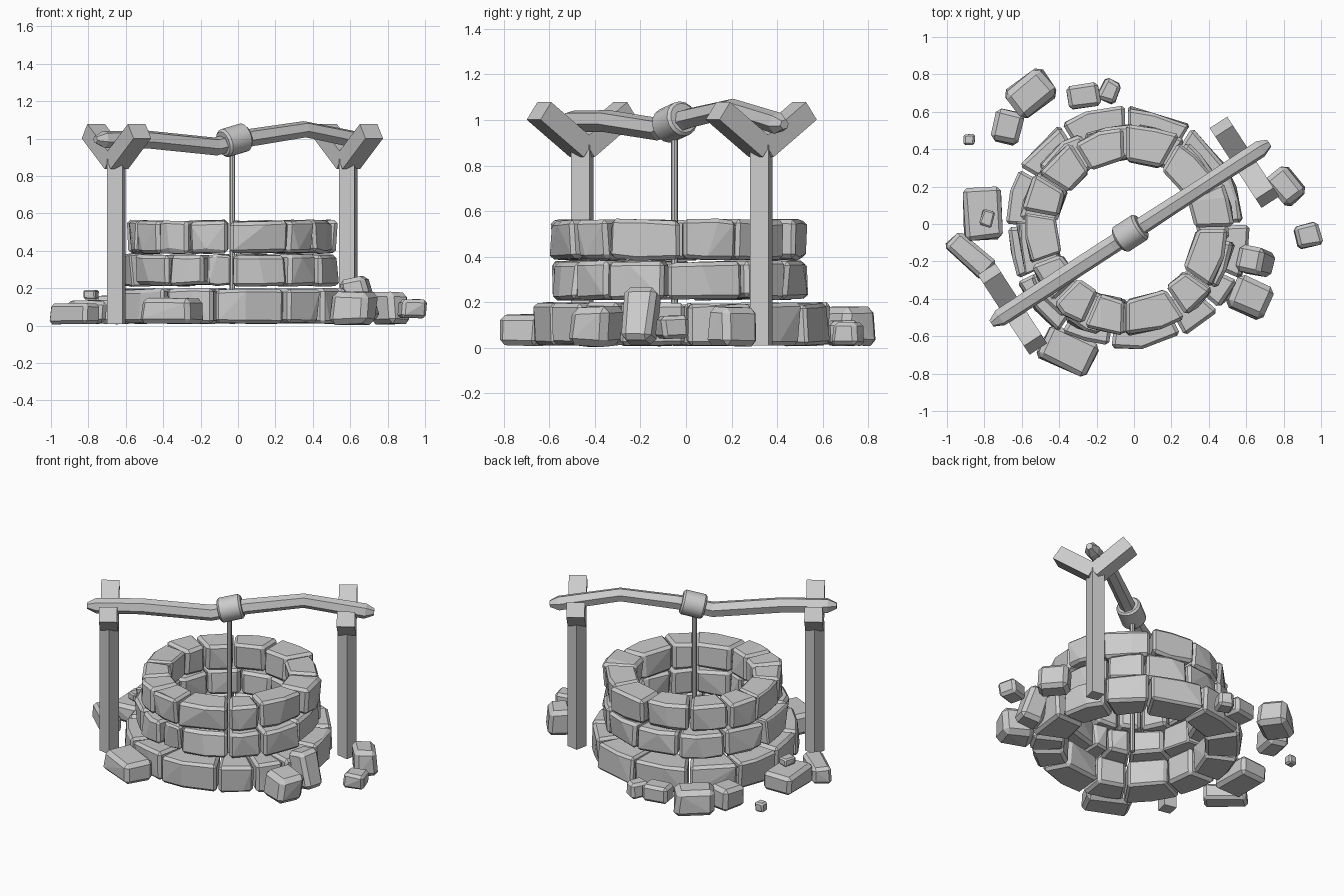
import bpy, bmesh, math, random
from mathutils import Vector, Matrix

if "Cube" in bpy.data.objects:
    bpy.data.objects.remove(bpy.data.objects["Cube"])

random.seed(7)
CX, CY = -0.04, -0.03                 # centre of the stone ring
BEAM = math.radians(33)               # heading of the crossbeam
BC = Vector((-0.02, -0.05, 0))        # centre of the crossbeam in plan


def finish(name, bm, smooth=False):
    bmesh.ops.recalc_face_normals(bm, faces=bm.faces[:])
    me = bpy.data.meshes.new(name)
    bm.to_mesh(me)
    bm.free()
    ob = bpy.data.objects.new(name, me)
    bpy.context.collection.objects.link(ob)
    if smooth:
        bpy.ops.object.select_all(action='DESELECT')
        ob.select_set(True)
        bpy.context.view_layer.objects.active = ob
        bpy.ops.object.shade_smooth_by_angle(angle=math.radians(35))
    return ob


def jit(a):
    return random.uniform(-a, a)


def stone(name, pts, bevel):
    """Rough block: hull of the points, chamfered on its sharp edges."""
    bm = bmesh.new()
    for p in pts:
        bm.verts.new(p)
    bmesh.ops.convex_hull(bm, input=bm.verts[:])
    loose = [v for v in bm.verts if not v.link_faces]
    bmesh.ops.delete(bm, geom=loose, context='VERTS')
    bmesh.ops.dissolve_limit(bm, angle_limit=math.radians(6),
                             verts=bm.verts[:], edges=bm.edges[:])
    sharp = [e for e in bm.edges if e.calc_face_angle(0) > math.radians(35)]
    bmesh.ops.bevel(bm, geom=sharp, offset=bevel, segments=1, affect='EDGES',
                    profile=0.5, clamp_overlap=True)
    return finish(name, bm)


def course(name, joints, r0, r1, z0, z1):
    """One ring of wedge stones; joints are angles in degrees."""
    ends = joints[1:] + [joints[0] + 360]
    for i, (a0, a1) in enumerate(zip(joints, ends)):
        gap = 0.7
        a0, a1 = a0 + gap, a1 - gap
        grow = jit(0.018)
        pts = []
        for z in (z0, z1):
            for r, angs in ((r0, (a0, a1)), (r1 + grow, (a0, (a0 + a1) / 2 + jit(4), a1))):
                for a in angs:
                    t = math.radians(a)
                    rr = r + jit(0.014)
                    zz = z + jit(0.008)
                    pts.append((CX + rr * math.cos(t), CY + rr * math.sin(t), max(zz, 0.01)))
        stone(f"{name}_{i + 1}", pts, 0.018)


# Well wall: three courses, joints read around the ring
course("lower_stone", [-123, -98, -62, -41, -24, 3, 32, 58, 90, 122, 150, 178, 205],
       0.44, 0.645, 0.012, 0.195)
course("middle_stone", [-125, -104, -89, -56, -34, -6, 31, 56, 85, 115, 145, 175, 205],
       0.385, 0.565, 0.215, 0.38)
course("upper_stone", [-135, -114, -91, -56, -35, 1, 27, 60, 91, 122, 148, 170, 200],
       0.375, 0.555, 0.39, 0.56)

# Loose stones: x, y, z bottom, length, width, height, heading, lean
LOOSE = [
    (-0.55, 0.70, 0.01, 0.24, 0.18, 0.17, 38, 0),
    (-0.68, 0.52, 0.01, 0.14, 0.17, 0.15, -15, 0),
    (-0.88, 0.45, 0.01, 0.06, 0.06, 0.06, 0, 0),
    (-0.27, 0.69, 0.01, 0.17, 0.13, 0.11, 10, 0),
    (-0.13, 0.71, 0.01, 0.10, 0.11, 0.10, -25, 0),
    (-0.81, 0.06, 0.01, 0.20, 0.28, 0.125, 3, 0),
    (-0.785, 0.03, 0.14, 0.065, 0.085, 0.05, -15, 0),
    (-0.87, -0.165, 0.01, 0.27, 0.12, 0.11, -43, 0),
    (-0.35, -0.68, 0.01, 0.29, 0.20, 0.14, -27, 0),
    (0.81, 0.20, 0.01, 0.19, 0.15, 0.17, -50, 0),
    (0.93, -0.06, 0.04, 0.13, 0.12, 0.10, 15, 0),
    (0.645, -0.20, 0.02, 0.15, 0.14, 0.24, -12, -14),
    (0.62, -0.39, 0.01, 0.20, 0.18, 0.17, -25, 0),
]
for i, (x, y, z, l, w, h, rot, lean) in enumerate(LOOSE):
    m = (Matrix.Translation((x, y, z + h / 2)) @ Matrix.Rotation(math.radians(rot), 4, 'Z')
         @ Matrix.Rotation(math.radians(lean), 4, 'Y'))
    k = 0.08 * min(l, w, h)
    pts = [m @ Vector((sx * l / 2 + jit(k), sy * w / 2 + jit(k), sz * h / 2 + jit(k * 0.5)))
           for sx in (-1, 1) for sy in (-1, 1) for sz in (-1, 1)]
    stone(f"loose_stone_{i + 1}", pts, 0.17 * min(l, w, h))


def box(name, size, matrix):
    bm = bmesh.new()
    bmesh.ops.create_cube(bm, size=1, matrix=matrix @ Matrix.Diagonal((*size, 1)))
    return finish(name, bm)


# Posts stand corner-on to the beam, each with a two-armed fork
for side, (px, py) in (("left", (-0.65, -0.455)), ("right", (0.59, 0.33))):
    base = Matrix.Translation((px, py, 0)) @ Matrix.Rotation(BEAM, 4, 'Z')
    box(f"{side}_post", (0.084, 0.084, 0.88),
        base @ Matrix.Translation((0, 0, 0.45)) @ Matrix.Rotation(math.radians(-45), 4, 'Z'))
    for arm, s in (("front", -1), ("back", 1)):
        box(f"{side}_fork_{arm}", (0.112, 0.28, 0.095),
            base @ Matrix.Translation((0, 0, 0.875))
            @ Matrix.Rotation(s * math.radians(36), 4, 'X')
            @ Matrix.Translation((0, s * 0.14, 0)))


def tube(name, path, sides, smooth=False, twist=0.0):
    """Capped tube through (along, z, radius) stations on the beam line."""
    bm = bmesh.new()
    d = Vector((math.cos(BEAM), math.sin(BEAM), 0))
    n = Vector((-d.y, d.x, 0))
    rings = []
    for i, (t, z, r) in enumerate(path):
        p, q = path[max(i - 1, 0)], path[min(i + 1, len(path) - 1)]
        tan = (d * (q[0] - p[0]) + Vector((0, 0, q[1] - p[1]))).normalized()
        up = tan.cross(n).normalized()
        c = BC + d * t + Vector((0, 0, z))
        ring = []
        for k in range(sides):
            a = 2 * math.pi * k / sides + twist
            ring.append(bm.verts.new(c + (n * math.cos(a) + up * math.sin(a)) * r))
        rings.append(ring)
    for a, b in zip(rings, rings[1:]):
        for k in range(sides):
            j = (k + 1) % sides
            bm.faces.new((a[k], a[j], b[j], b[k]))
    bm.faces.new(rings[0])
    bm.faces.new(rings[-1])
    return finish(name, bm, smooth)


# Crooked log crossbeam
tube("crossbeam", [(-0.885, 0.995, 0.02), (-0.83, 0.995, 0.048), (-0.55, 0.995, 0.05),
                   (-0.12, 0.958, 0.05), (0.10, 1.005, 0.048), (0.45, 1.05, 0.045),
                   (0.83, 0.985, 0.048), (0.885, 0.98, 0.022)], 6, twist=0.25)

# Rope winding around the beam
tube("rope_coil", [(-0.072, 0.973, 0.066), (-0.06, 0.976, 0.078),
                   (0.06, 1.006, 0.078), (0.072, 1.009, 0.066)], 16, smooth=True)

# Hanging rope
bm = bmesh.new()
bmesh.ops.create_cone(bm, cap_ends=True, segments=8, radius1=0.015, radius2=0.015, depth=0.95,
                      matrix=Matrix.Translation((-0.03, -0.05, 0.485)))
finish("hanging_rope", bm, smooth=True)
